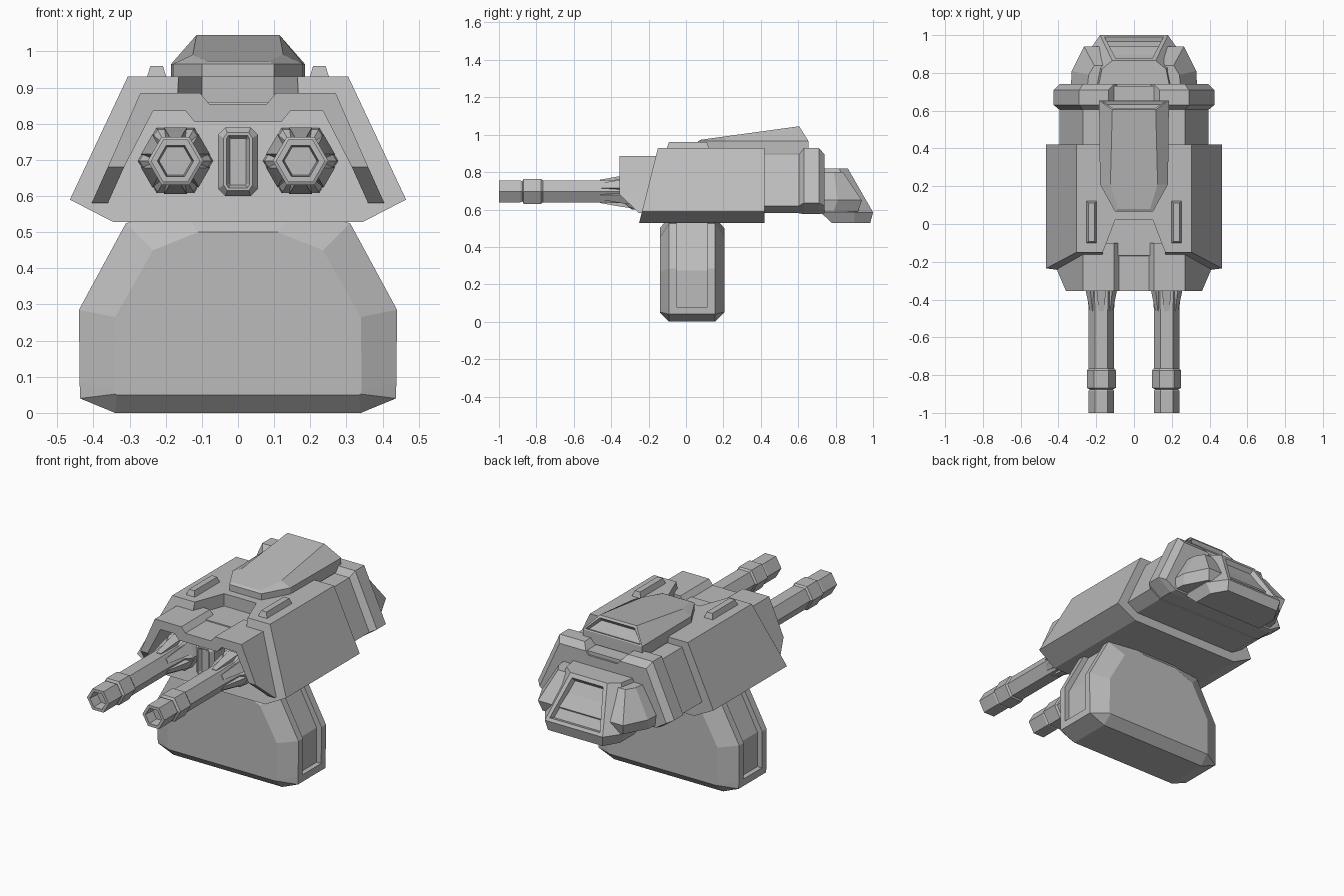
import bpy, bmesh, math

cube = bpy.data.objects.get("Cube")
if cube:
    bpy.data.objects.remove(cube, do_unlink=True)

grey = bpy.data.materials.new("plain_grey")
grey.use_nodes = True
COLOUR = (0.5, 0.5, 0.5, 1)
grey.diffuse_color = COLOUR
grey.node_tree.nodes["Principled BSDF"].inputs["Base Color"].default_value = COLOUR


def loft(name, sections):
    """Skin a list of equal-length closed loops and cap both ends."""
    bm = bmesh.new()
    loops = [[bm.verts.new(p) for p in s] for s in sections]
    n = len(loops[0])
    for a, b in zip(loops, loops[1:]):
        for i in range(n):
            j = (i + 1) % n
            bm.faces.new((a[i], a[j], b[j], b[i]))
    bm.faces.new(loops[0])
    bm.faces.new(loops[-1])
    bmesh.ops.recalc_face_normals(bm, faces=bm.faces)
    mesh = bpy.data.meshes.new(name)
    bm.to_mesh(mesh)
    bm.free()
    mesh.materials.append(grey)
    ob = bpy.data.objects.new(name, mesh)
    bpy.context.collection.objects.link(ob)
    return ob


def mirrored(half):
    return half + [(-x, y, z) for x, y, z in reversed(half)]


def upright(half, y, lean=0, foot=0.53):
    """Symmetric front outline at depth y, optionally leaning back."""
    return mirrored([(x, y + lean * (z - foot), z) for x, z in half])


def plan(half, z):
    """Symmetric top outline at height z."""
    return mirrored([(x, y, z) for x, y in half])


def box(name, x0, x1, y0, y1, z0, z1, taper=0.0):
    def rect(z, t):
        return [(x0 + t, y0 + t, z), (x1 - t, y0 + t, z), (x1 - t, y1 - t, z), (x0 + t, y1 - t, z)]
    return loft(name, [rect(z0, 0), rect(z1, taper)])


def cut(ob, cutter):
    mod = ob.modifiers.new("cut", 'BOOLEAN')
    mod.operation = 'DIFFERENCE'
    mod.solver = 'EXACT'
    mod.object = cutter
    bpy.context.view_layer.update()
    done = ob.evaluated_get(bpy.context.evaluated_depsgraph_get())
    mesh = bpy.data.meshes.new_from_object(done)
    ob.modifiers.clear()
    ob.data = mesh
    bpy.data.objects.remove(cutter, do_unlink=True)


def recess(ob, pick, rim, depth):
    """Inset the picked faces, then sink them with a sloped wall."""
    bm = bmesh.new()
    bm.from_mesh(ob.data)
    bm.normal_update()
    for face in [f for f in bm.faces if pick(f)]:
        bmesh.ops.inset_region(bm, faces=[face], thickness=rim)
        bmesh.ops.inset_region(bm, faces=[face], thickness=depth * 0.5, depth=-depth)
    bm.to_mesh(ob.data)
    bm.free()


# Pedestal: chamfered slab with a slot down each side
rim = [(0.34, 0), (0.437, 0.04), (0.438, 0.085), (0.44, 0.285), (0.31, 0.525), (0.15, 0.56)]
face = [(0.335, 0.05), (0.34, 0.052), (0.342, 0.06), (0.34, 0.265), (0.235, 0.45), (0.11, 0.5)]
pedestal = loft("pedestal", [upright(face, -0.14), upright(rim, -0.09),
                             upright(rim, 0.155), upright(face, 0.205)])
slot = [(0.41, 0.08), (0.41, 0.275), (0.27, 0.54), (0.5, 0.54), (0.5, 0.08)]
for s in (1, -1):
    cut(pedestal, loft("slot_cutter", [[(s * x, y, z) for x, z in slot] for y in (-0.05, 0.115)]))

# Main hull: leaning front, notch in the roof
shell = [(0.345, 0.528), (0.465, 0.59), (0.305, 0.93)]
hull = loft("hull", [upright(shell, -0.25, 0.25), upright(shell, 0.42)])
notch = [(0.175, -0.3), (0.165, -0.15), (0.1, 0.02)]
cut(hull, loft("notch_cutter", [plan(notch, 0.86), plan(notch, 1.0)]))

# Gun shroud: open arch in front of the hull, swept around its outline
arch = [((0.405, 0.58), (0.36, 0.58), -0.25), ((0.36, 0.68), (0.315, 0.68), -0.355),
        ((0.27, 0.885), (0.235, 0.835), -0.355), ((0.105, 0.885), (0.145, 0.835), -0.355),
        ((0.08, 0.855), (0.12, 0.805), -0.355)]
ribs = [[(o[0], y, o[1]), (i[0], y, i[1]), (i[0], -0.1, i[1]), (o[0], -0.1, o[1])] for o, i, y in arch]
loft("gun_shroud", ribs + [[(-x, y, z) for x, y, z in r] for r in reversed(ribs)])

# Panel between the guns
panel_outline = [(0.035, 0.6), (0.055, 0.62), (0.055, 0.77), (0.035, 0.79)]
inner_outline = [(0.03, 0.615), (0.04, 0.63), (0.04, 0.76), (0.03, 0.775)]
panel = loft("centre_panel", [upright(inner_outline, -0.31), upright(panel_outline, -0.29),
                              upright(panel_outline, -0.15)])
recess(panel, lambda f: f.normal.y < -0.95, 0.008, 0.02)

# Waist and collar behind the hull
waist = [(0.33, 0.58), (0.395, 0.62), (0.27, 0.895)]
collar = [(0.34, 0.575), (0.425, 0.635), (0.29, 0.93)]
loft("waist", [upright(waist, 0.4), upright(waist, 0.73)])
ring = loft("rear_collar", [upright(waist, 0.605), upright(collar, 0.63),
                            upright(collar, 0.71), upright(waist, 0.74)])
gap = [(0.09, 0.875), (0.16, 0.96)]
cut(ring, loft("gap_cutter", [upright(gap, 0.58), upright(gap, 0.8)]))

# Tail: shoulders and the sloped pod with a sunken hatch
loft("tail_shoulders", [plan([(0.33, 0.7), (0.32, 0.79), (0.25, 0.92)], 0.59),
                        plan([(0.335, 0.7), (0.33, 0.81), (0.265, 0.94)], 0.65),
                        plan([(0.25, 0.7), (0.24, 0.79), (0.21, 0.84)], 0.80)])
pod = loft("tail_pod", [plan([(0.22, 0.78), (0.22, 0.9), (0.17, 0.985)], 0.527),
                        plan([(0.25, 0.72), (0.25, 0.9), (0.18, 1.0)], 0.585),
                        plan([(0.19, 0.72), (0.17, 0.82), (0.115, 0.865)], 0.82)])
recess(pod, lambda f: f.normal.y > 0.6 and abs(f.normal.x) < 0.1 and f.calc_center_median().z > 0.6,
       0.03, 0.025)

# Roof hatch: wedge rising to the rear with a vent
foot = [(0.1, 0.065), (0.18, 0.21), (0.185, 0.655)]
crown = [(0.085, 0.08, 0.973), (0.125, 0.21, 0.991), (0.115, 0.605, 1.045)]
hatch = loft("roof_hatch", [plan(foot, 0.9), plan(foot, 0.965), mirrored(crown)])
recess(hatch, lambda f: f.normal.y > 0.5 and f.calc_center_median().z > 0.97, 0.015, 0.02)

# Paired guns and roof bars
BARREL = [(-0.94, 0.045), (-1, 0.05), (-1, 0.068), (-0.885, 0.068), (-0.875, 0.062), (-0.868, 0.077),
          (-0.775, 0.077), (-0.765, 0.068), (-0.45, 0.068), (-0.33, 0.074), (-0.3, 0.1), (-0.18, 0.105)]


def hexagon(cx, cz, y, r):
    return [(cx + r * math.cos(k * math.pi / 3), y, cz + r * math.sin(k * math.pi / 3)) for k in range(6)]


def fin(name, cx, cz, angle):
    """Tapered plate lying on one flat of the barrel."""
    def end(y, r0, r1, w):
        c, s = math.cos(angle), math.sin(angle)
        return [(cx + r * c - t * s, y, cz + r * s + t * c)
                for r, t in ((r0, -w), (r1, -w), (r1, w), (r0, w))]
    loft(name, [end(-0.46, 0.05, 0.062, 0.014), end(-0.36, 0.05, 0.08, 0.024),
                end(-0.28, 0.05, 0.092, 0.032)])


for side, s in (("left", 1), ("right", -1)):
    cx, cz = s * 0.173, 0.697
    loft(side + "_gun", [hexagon(cx, cz, y, r) for y, r in BARREL])
    for k in range(6):
        fin(f"{side}_gun_fin_{k + 1}", cx, cz, math.radians(30 + 60 * k))
    x = s * 0.225
    box(side + "_roof_bar", x - 0.03, x + 0.03, -0.105, 0.125, 0.92, 0.96, 0.013)
